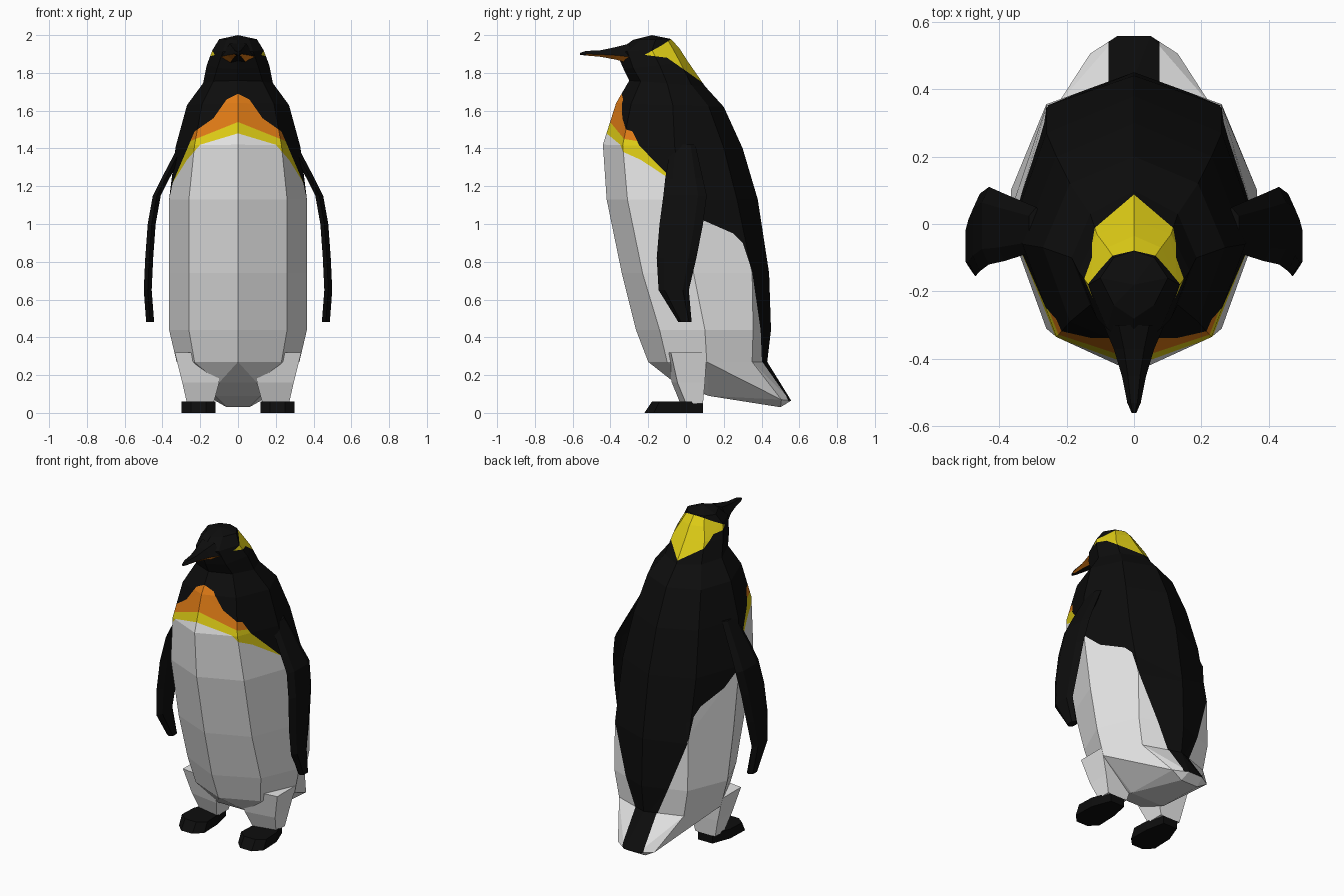
import bpy, bmesh
from mathutils import Vector

if "Cube" in bpy.data.objects:
    bpy.data.objects.remove(bpy.data.objects["Cube"])


def material(name, rgb):
    m = bpy.data.materials.new(name)
    m.diffuse_color = (*rgb, 1)
    m.use_nodes = True
    m.node_tree.nodes["Principled BSDF"].inputs["Base Color"].default_value = m.diffuse_color
    return m


MATS = [material("black", (0.004, 0.004, 0.004)), material("white", (0.8, 0.8, 0.8)),
        material("yellow", (0.75, 0.62, 0.008)), material("orange", (0.75, 0.2, 0.008))]
BLACK, WHITE, YELLOW, ORANGE = range(4)


def finish(name, bm):
    me = bpy.data.meshes.new(name)
    bm.to_mesh(me)
    bm.free()
    for m in MATS:
        me.materials.append(m)
    ob = bpy.data.objects.new(name, me)
    bpy.context.collection.objects.link(ob)
    return ob


def loft(rings):
    """Skin a list of closed rings and cap both ends."""
    bm = bmesh.new()
    vs = [[bm.verts.new(p) for p in r] for r in rings]
    n = len(vs[0])
    for a, b in zip(vs, vs[1:]):
        for i in range(n):
            j = (i + 1) % n
            bm.faces.new((a[i], a[j], b[j], b[i]))
    bm.faces.new(vs[0])
    bm.faces.new(vs[-1])
    bmesh.ops.remove_doubles(bm, verts=bm.verts, dist=1e-5)
    bmesh.ops.recalc_face_normals(bm, faces=bm.faces)
    return bm


def lerp(pts, u):
    """Height of a polyline at u."""
    if u <= pts[0][0]:
        return pts[0][1]
    for (a, za), (b, zb) in zip(pts, pts[1:]):
        if u <= b:
            return za + (zb - za) * (u - a) / (b - a)
    return pts[-1][1]


def cut(bm, axis, pts, test):
    """Cut colour borders: axis 0 = line drawn in front view, 1 = in side view."""
    for sign in ((1, -1) if axis == 0 else (1,)):
        for (u0, z0), (u1, z1) in zip(pts, pts[1:]):
            lo, hi = sorted((u0 * sign, u1 * sign))
            zl, zh = sorted((z0, z1))
            co = Vector((0, 0, z0))
            co[axis] = u0 * sign
            no = Vector((0, 0, u1 - u0))
            no[axis] = -(z1 - z0) * sign
            faces = [f for f in bm.faces if test(f)
                     and max(v.co[axis] for v in f.verts) > lo + 1e-4
                     and min(v.co[axis] for v in f.verts) < hi - 1e-4
                     and max(v.co.z for v in f.verts) > zl - 1e-4
                     and min(v.co.z for v in f.verts) < zh + 1e-4]
            geom = set(faces)
            for f in faces:
                geom.update(f.edges)
                geom.update(f.verts)
            if geom:
                bmesh.ops.bisect_plane(bm, geom=list(geom), dist=1e-5, plane_co=co, plane_no=no.normalized())
            bm.normal_update()


# Body and head: front y,z / back y,z / diagonal x, front y, rear y / side x, y
SECTIONS = [
    (-.20, .27, .43, .27, .23, -.10, .35, .325, .11),
    (-.265, .44, .45, .44, .26, -.14, .355, .365, .10),
    (-.34, .74, .44, .74, .26, -.23, .35, .365, .04),
    (-.42, 1.13, .38, 1.13, .26, -.31, .27, .365, -.02),
    (-.44, 1.42, .30, 1.40, .23, -.335, .20, .33, -.06),
    (-.37, 1.64, .20, 1.62, .19, -.29, .12, .27, -.07),
    (-.30, 1.76, .10, 1.73, .13, -.24, .03, .185, -.10),
    (-.33, 1.82, .01, 1.86, .11, -.28, -.03, .165, -.14),
    (-.37, 1.91, -.035, 1.93, .08, -.31, -.07, .135, -.18),
    (-.28, 1.975, -.08, 1.98, .06, -.24, -.10, .10, -.16),
    (-.18, 2.0, -.18, 2.0, 0, -.18, -.18, 0, -.18)]


def body_ring(s):
    yf, zf, yb, zb, dx, fy, by, sx, sy = s

    def pt(x, y):
        t = (y - yf) / (yb - yf) if yb > yf else 0
        return (x, y, zf + (zb - zf) * t)
    right = [pt(dx, fy), pt(sx, sy), pt(dx, by)]
    left = [(-x, y, z) for x, y, z in reversed(right)]
    return [pt(0, yf)] + right + [pt(0, yb)] + left


# Colour borders
CHEST_TOP = [(0, 1.69), (.06, 1.66), (.13, 1.56), (.23, 1.49), (.345, 1.22), (.366, 1.12)]
ORANGE_LOW = [(0, 1.54), (.25, 1.44)]
YELLOW_LOW = [(0, 1.48), (.2, 1.42), (.27, 1.34), (.345, 1.22)]
FLANK = [(-.02, 1.12), (.09, 1.02), (.25, .95), (.30, .90), (.35, .75), (.395, .44), (.405, .2)]
NAPE_TOP = [(-.22, 1.895), (-.13, 1.945), (-.07, 1.985), (.12, 2.1)]
NAPE_LOW = [(-.22, 1.895), (-.10, 1.88), (0, 1.81), (.12, 1.725)]

bm = loft([body_ring(s) for s in SECTIONS])


def is_front(f):
    return f.normal.y < 0 and 1.0 < f.calc_center_median().z < 1.75


def is_back(f):
    return f.normal.y > 0 and f.calc_center_median().z < 1.4


def is_head(f):
    return f.calc_center_median().z > 1.62


for line in (CHEST_TOP, ORANGE_LOW, YELLOW_LOW):
    cut(bm, 0, line, is_front)
cut(bm, 1, FLANK, is_back)
for line in (NAPE_TOP, NAPE_LOW):
    cut(bm, 1, line, is_head)

for f in bm.faces:
    c = f.calc_center_median()
    x = abs(c.x)
    if c.z > 1.7 and c.y > -.22 and lerp(NAPE_LOW, c.y) < c.z < lerp(NAPE_TOP, c.y):
        f.material_index = YELLOW
    elif f.normal.y < 0:
        if c.z > lerp(CHEST_TOP, x):
            f.material_index = BLACK
        elif x < .25 and c.z > lerp(ORANGE_LOW, x):
            f.material_index = ORANGE
        else:
            f.material_index = YELLOW if c.z > lerp(YELLOW_LOW, x) else WHITE
    else:
        white = c.y < .405 and c.z < lerp(FLANK, c.y)
        f.material_index = WHITE if white else BLACK
finish("body", bm)

# Underside and tail: hull from the lowest body ring to the tail tip
bm = bmesh.new()
low = [(.10, -.06, .16), (.12, .12, .09), (.06, .50, .03), (.13, .505, .07), (.05, .557, .065)]
for p in body_ring(SECTIONS[0]) + low + [(-x, y, z) for x, y, z in low]:
    bm.verts.new(p)
bmesh.ops.convex_hull(bm, input=bm.verts)
for x in (-.075, .075):
    bmesh.ops.bisect_plane(bm, geom=bm.verts[:] + bm.edges[:] + bm.faces[:], dist=1e-5,
                           plane_co=(x, 0, 0), plane_no=(1, 0, 0))
bmesh.ops.recalc_face_normals(bm, faces=bm.faces)
for f in bm.faces:
    c = f.calc_center_median()
    stripe = abs(c.x) < .075 and c.y > .42 and f.normal.z > .05
    f.material_index = BLACK if stripe else WHITE
finish("tail", bm)

# Beak: y, half width, bottom, gape and top heights
rings = []
for y, w, zb, zm, zt in [(-.30, .09, 1.85, 1.885, 1.955), (-.37, .06, 1.87, 1.893, 1.937),
                         (-.45, .036, 1.885, 1.897, 1.92), (-.53, .02, 1.892, 1.90, 1.916),
                         (-.56, .007, 1.895, 1.90, 1.906)]:
    rings.append([(-w * .5, y, zb), (w * .5, y, zb), (w, y, zm),
                  (w * .5, y, zt), (-w * .5, y, zt), (-w, y, zm)])
bm = loft(rings)
for f in bm.faces:
    c = f.calc_center_median()
    if c.y > -.53 and abs(c.x) > .005 and f.normal.z < -.1:
        f.material_index = ORANGE
finish("beak", bm)

FLIPPER = [(1.42, .29, -.08, .05), (1.24, .385, -.11, .09), (1.15, .43, -.12, .11),
           (1.00, .457, -.14, .09), (.82, .47, -.155, .055), (.65, .478, -.145, .015), (.48, .465, -.04, .03)]
FOOT = [(.15, .09), (.25, .09), (.295, -.03), (.30, -.17), (.25, -.22), (.17, -.22), (.12, -.17), (.125, -.03)]

for side, s in (("right", 1), ("left", -1)):
    # Flipper: flat six-sided sections down its length
    rings = []
    for z, x, y0, y1 in FLIPPER:
        d, t = (y1 - y0) * .2, .021
        rings.append([(s * (x + dx), y, z) for dx, y in
                      ((0, y0), (t, y0 + d), (t, y1 - d), (0, y1), (-t, y1 - d), (-t, y0 + d))])
    finish(side + "_flipper", loft(rings))

    # Leg: tapered block
    leg = loft([[(s * x, y, z) for x, y in ((x0, y0), (x1, y0 + .03), (x1, y1), (x0, y1))]
                for z, x0, x1, y0, y1 in ((.05, .13, .27, -.03, .09), (.16, .10, .295, -.075, .10),
                                          (.32, .10, .335, -.11, .11))])
    for f in leg.faces:
        f.material_index = WHITE
    finish(side + "_leg", leg)

    # Foot: slab with a bevelled toe
    finish(side + "_foot", loft([[(s * x, y, 0) for x, y in FOOT],
                                 [(s * x, max(y, -.18) if y < -.2 else min(y, .09) if y > -.1 else -.14, .06)
                                  for x, y in FOOT]]))
